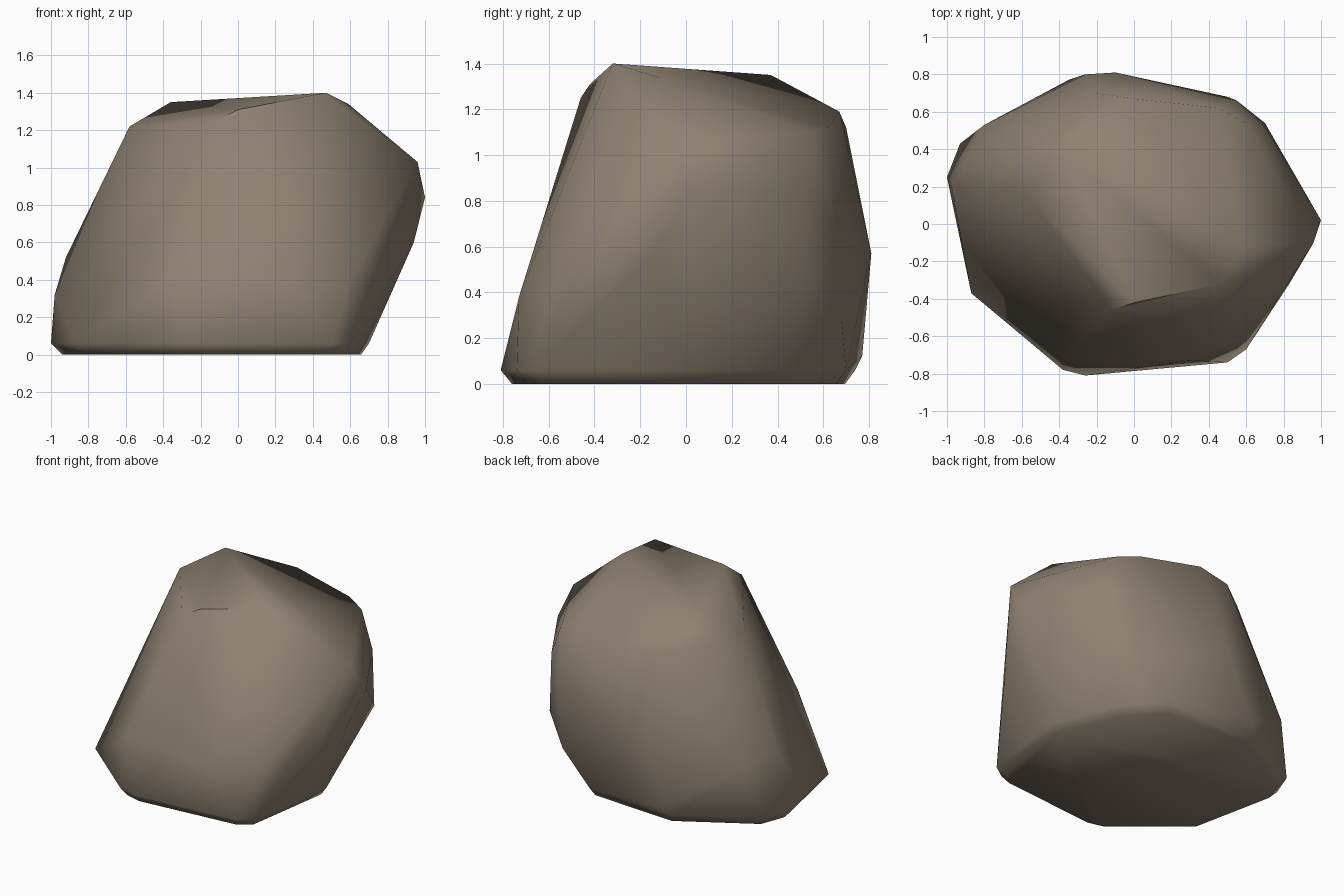
import bpy, bmesh, math

# Foot outline of the boulder, just above the ground
FOOT = [(0.70, 0.0), (0.50, 0.47), (0.27, 0.70), (-0.40, 0.74), (-0.93, 0.43),
        (-1.0, 0.25), (-0.87, -0.37), (-0.38, -0.78), (-0.26, -0.81),
        (0.50, -0.74), (0.60, -0.67)]

# Corners of the lumpy body, from low to high
BODY = [(-0.98, 0.22, 0.32), (-0.92, 0.30, 0.52), (-0.80, 0.53, 0.40),
        (-0.38, -0.72, 0.40), (0.30, -0.73, 0.38), (0.60, -0.60, 0.40),
        (0.83, -0.32, 0.45), (0.70, 0.54, 0.44), (0.50, 0.68, 0.28),
        (-0.35, 0.77, 0.12),
        (-0.26, 0.80, 0.50), (-0.10, 0.81, 0.57), (0.55, 0.66, 0.70),
        (0.94, -0.12, 0.60), (1.0, 0.02, 0.84), (0.96, -0.10, 1.03),
        (0.70, 0.52, 0.85)]

# Corners of the crown
CROWN = [(0.60, 0.54, 1.10), (0.45, 0.62, 1.12), (0.0, 0.67, 1.19),
         (-0.20, 0.70, 1.12), (0.59, -0.12, 1.34), (0.47, -0.32, 1.40),
         (0.0, -0.42, 1.31), (-0.12, -0.46, 1.25), (-0.36, 0.37, 1.35),
         (-0.47, 0.30, 1.28), (-0.58, 0.17, 1.22), (-0.52, 0.42, 1.20)]

# Stone skin wrapped around all corners, with a slightly smaller base below
points = [(x, y, 0.06) for x, y in FOOT]
points += [(x * 0.94, y * 0.94, 0.0) for x, y in FOOT]
points += BODY + CROWN

bm = bmesh.new()
for p in points:
    bm.verts.new(p)
bmesh.ops.convex_hull(bm, input=bm.verts[:])
bmesh.ops.delete(bm, geom=[v for v in bm.verts if not v.link_faces], context='VERTS')
bmesh.ops.recalc_face_normals(bm, faces=bm.faces[:])

# Smooth stone with only the hard edges kept
for f in bm.faces:
    f.smooth = True
for e in bm.edges:
    e.smooth = e.calc_face_angle(0.0) < math.radians(60)

mesh = bpy.data.meshes.new("boulder")
bm.to_mesh(mesh)
bm.free()

stone = bpy.data.materials.new("grey_brown_stone")
stone.diffuse_color = (0.27, 0.22, 0.165, 1.0)
mesh.materials.append(stone)

boulder = bpy.data.objects.new("boulder", mesh)
bpy.context.collection.objects.link(boulder)
